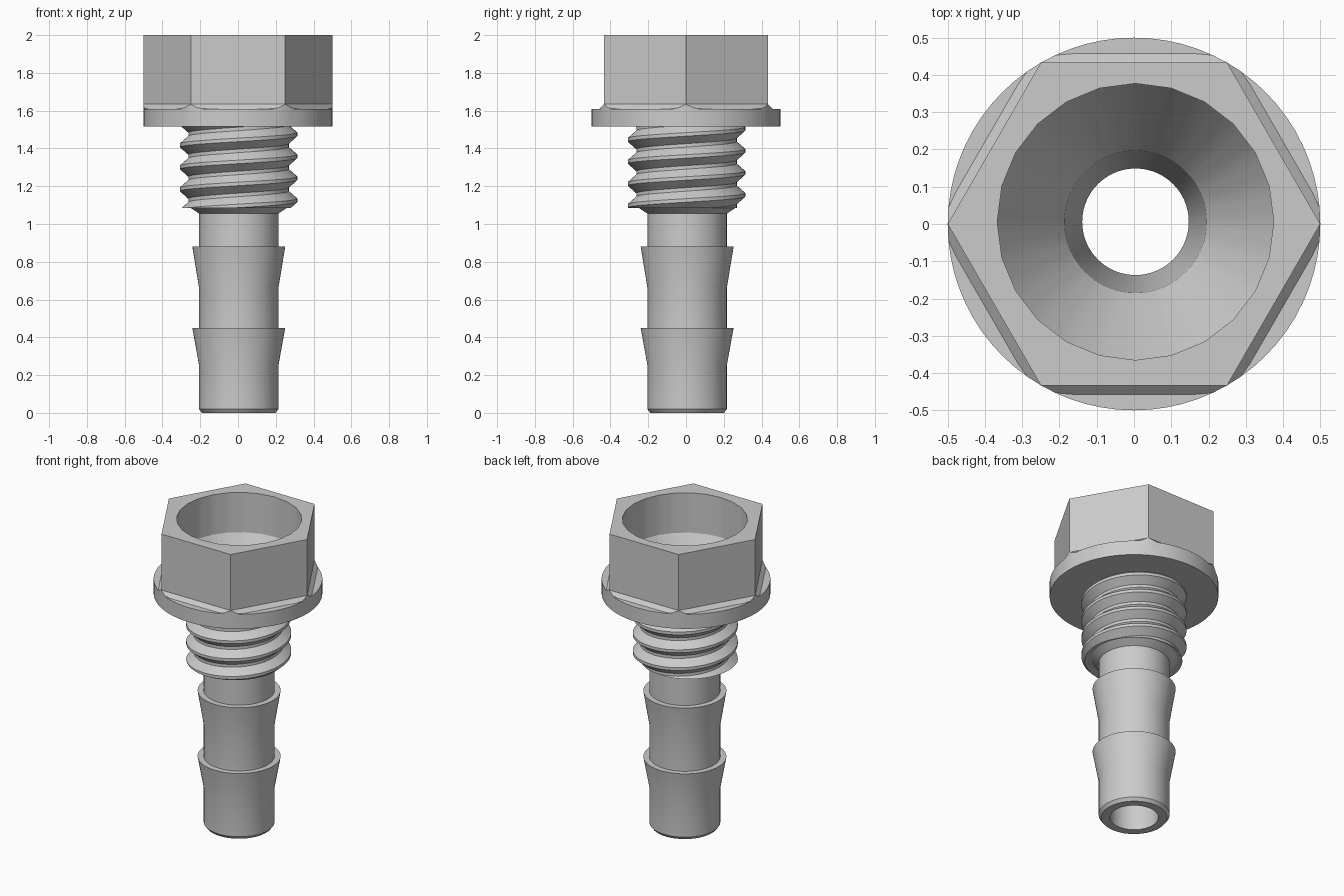
import bpy
import bmesh
from math import cos, sin, pi, tau, hypot

cube = bpy.data.objects.get("Cube")
if cube:
    bpy.data.objects.remove(cube, do_unlink=True)

COLUMNS = 72
BORE_CENTRE = (0.004, 0.006)

grey = bpy.data.materials.new("light_grey")
grey.use_nodes = True
grey.diffuse_color = (0.6, 0.6, 0.6, 1)
grey.node_tree.nodes["Principled BSDF"].inputs["Base Color"].default_value = grey.diffuse_color


def finish(name, bm):
    """Clean the mesh, add it to the scene and shade it smooth between sharp edges."""
    bmesh.ops.remove_doubles(bm, verts=bm.verts, dist=0.0001)
    bm.normal_update()
    mesh = bpy.data.meshes.new(name)
    bm.to_mesh(mesh)
    bm.free()
    mesh.materials.append(grey)
    obj = bpy.data.objects.new(name, mesh)
    bpy.context.collection.objects.link(obj)
    bpy.ops.object.select_all(action="DESELECT")
    obj.select_set(True)
    bpy.context.view_layer.objects.active = obj
    bpy.ops.object.shade_smooth_by_angle(angle=pi / 6)


def skin(bm, rows, closed=True):
    """Join neighbouring rows of vertices with quads."""
    for low, high in zip(rows, rows[1:]):
        n = len(low)
        for i in range(n if closed else n - 1):
            j = (i + 1) % n
            bm.faces.new((low[i], low[j], high[j], high[i]))


def loft(name, rings):
    """Rings are (radius, z, centre); radius and z may depend on the angle."""
    bm = bmesh.new()
    rows = []
    for radius, z, (cx, cy) in rings:
        row = []
        for i in range(COLUMNS):
            a = tau * i / COLUMNS
            r = radius(a) if callable(radius) else radius
            h = z(a) if callable(z) else z
            row.append(bm.verts.new((cx + r * cos(a), cy + r * sin(a), h)))
        rows.append(row)
    skin(bm, rows)
    finish(name, bm)


def polygon(sides, apothem):
    """Radius of a regular polygon with a corner at angle zero."""
    step = tau / sides
    return lambda a: apothem / cos((a + 1e-6) % step - step / 2)


# Hex head with a chamfered foot trimmed by the round flange
FLANGE_R, FLANGE_TOP, FOOT = 0.5, 1.61, 0.457
hexagon = polygon(6, 0.433)
foot = polygon(6, FOOT)


def foot_radius(a):
    return min(foot(a), FLANGE_R)


def foot_height(a):
    return FLANGE_TOP + FOOT * (1 - foot_radius(a) / foot(a))


socket = polygon(24, 0.368)
O = (0, 0)
loft("hex_head_and_flange", [
    (0.25, 1.515, O),
    (FLANGE_R, 1.515, O),
    (FLANGE_R, FLANGE_TOP, O),
    (foot_radius, FLANGE_TOP, O),
    (foot_radius, foot_height, O),
    (hexagon, 1.634, O),
    (hexagon, 2.0, O),
    (socket, 2.0, BORE_CENTRE),
    (socket, 1.74, BORE_CENTRE),
    (0.191, 1.45, BORE_CENTRE),
])

# Hose tail: tapered bore, chamfered tip, two barbs and the thread lead-in
tail = [(0.191, 1.45), (0.143, 1.1), (0.143, 0.0), (0.195, 0.0), (0.21, 0.02)]
for start, top in ((0.25, 0.45), (0.66, 0.88)):
    tail += [(0.21, start), (0.246, top), (0.21, top)]
tail += [(0.21, 1.055), (0.255, 1.085)]
loft("hose_tail", [(r, z, BORE_CENTRE) for r, z in tail])

# Right-handed thread: a helical sheet trimmed flat at both ends
PITCH, BOTTOM, TOP = 0.1165, 1.085, 1.516
tooth = [(-0.08, 0.311), (0.08, 0.311), (0.42, 0.266), (0.58, 0.266)]
bm = bmesh.new()
rows = []
for turn in range(-2, 5):
    for shift, r in tooth:
        row = []
        for i in range(COLUMNS + 1):
            a = tau * i / COLUMNS
            z = 1.125 + PITCH * (turn + shift + i / COLUMNS)
            row.append(bm.verts.new((0.003 + r * cos(a), 0.003 + r * sin(a), z)))
        rows.append(row)
skin(bm, rows, closed=False)
bmesh.ops.remove_doubles(bm, verts=bm.verts, dist=0.0001)
for height, direction in ((BOTTOM, -1), (TOP, 1)):
    bmesh.ops.bisect_plane(bm, geom=bm.verts[:] + bm.edges[:] + bm.faces[:], dist=1e-6,
                           plane_co=(0, 0, height), plane_no=(0, 0, direction),
                           clear_outer=True)

# Flat end of the thread, drawn in to meet the lead-in
rim = [e for e in bm.edges if e.is_boundary and all(abs(v.co.z - BOTTOM) < 1e-4 for v in e.verts)]
ring = bmesh.ops.extrude_edge_only(bm, edges=rim)["geom"]
for v in ring:
    if isinstance(v, bmesh.types.BMVert):
        k = 0.25 / hypot(v.co.x, v.co.y)
        v.co.x *= k
        v.co.y *= k
finish("thread", bm)
